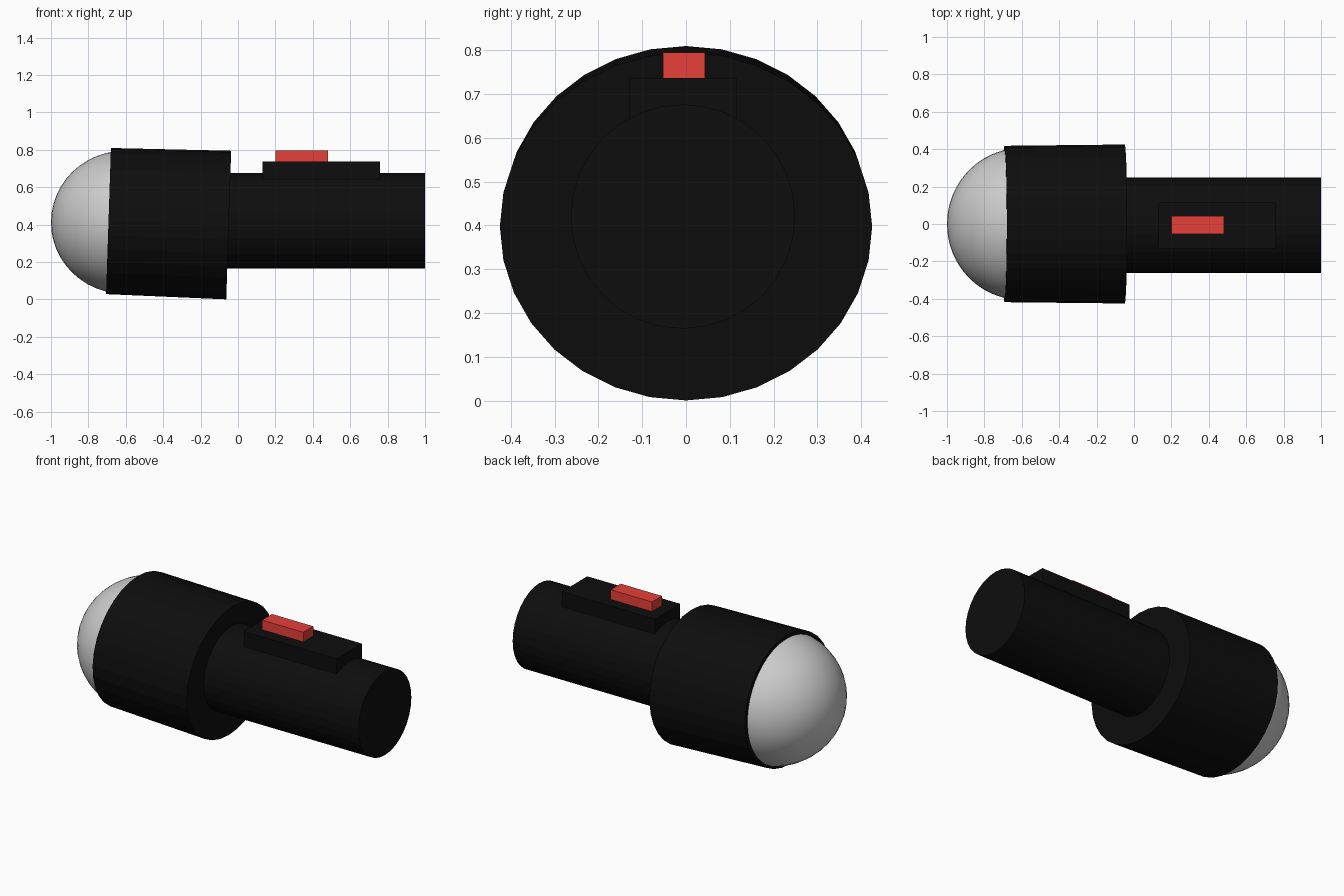
import bpy
from math import radians

if "Cube" in bpy.data.objects:
    bpy.data.objects.remove(bpy.data.objects["Cube"])


def material(name, rgb):
    m = bpy.data.materials.new(name)
    m.diffuse_color = (*rgb, 1)
    m.use_nodes = True
    m.node_tree.nodes["Principled BSDF"].inputs["Base Color"].default_value = m.diffuse_color
    return m


black = material("black_plastic", (0.004, 0.004, 0.004))
red = material("red_plastic", (0.8, 0.05, 0.04))


def finish(name, mat=None):
    ob = bpy.context.object
    ob.name = name
    if mat:
        ob.data.materials.append(mat)
    return ob


def barrel(name, loc, r1, r2, length, tilt=0, squash=1):
    """Tapered round section running along +x, optionally pitched nose-up."""
    bpy.ops.mesh.primitive_cone_add(vertices=32, radius1=r1, radius2=r2, depth=length,
                                    location=loc, rotation=(0, radians(90 + tilt), 0))
    ob = finish(name, black)
    ob.scale = (squash, 1, 1)
    return ob


def block(name, lo, hi, mat):
    """Box between two opposite corners."""
    bpy.ops.mesh.primitive_cube_add(size=1, location=[(a + b) / 2 for a, b in zip(lo, hi)])
    ob = finish(name, mat)
    ob.scale = [b - a for a, b in zip(lo, hi)]
    return ob


# Domed lens, partly sunk into the head
bpy.ops.mesh.primitive_uv_sphere_add(segments=48, ring_count=24, radius=1,
                                     location=(-0.605, 0, 0.412), rotation=(0, 0, 0))
lens = finish("lens")
lens.scale = (0.395, 0.405, 0.383)
bpy.ops.object.shade_smooth()

# Wide head, slightly tilted and flattened
barrel("head", (-0.371, 0, 0.408), 0.418, 0.425, 0.643, tilt=1.9, squash=0.935)

# Handle
barrel("handle", (0.45, -0.007, 0.42), 0.256, 0.256, 1.1)

# Switch plate and slider
block("switch_plate", (0.13, -0.13, 0.6), (0.76, 0.115, 0.736), black)
block("switch_button", (0.2, -0.053, 0.7), (0.48, 0.043, 0.795), red)
